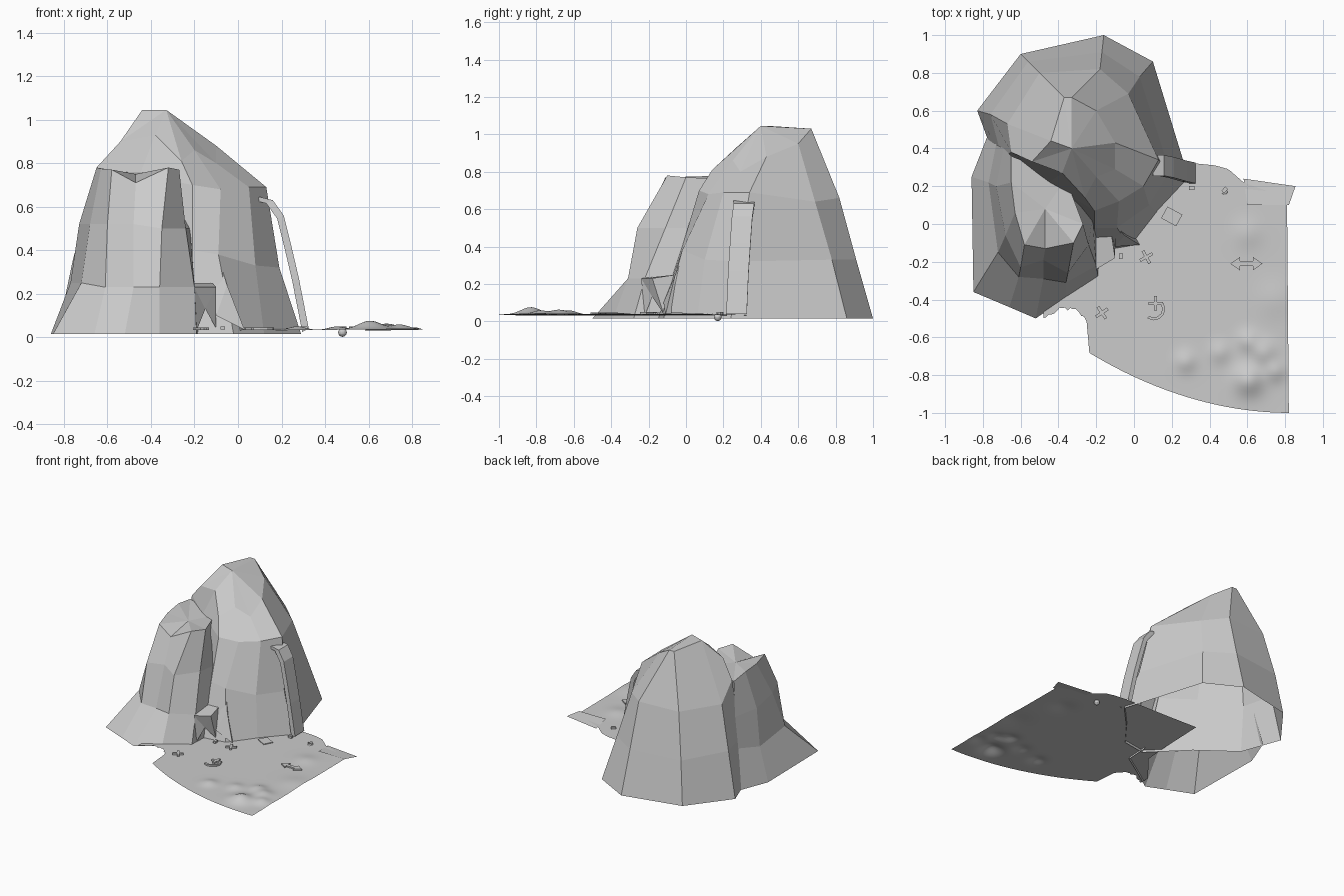
import bpy, math, random

random.seed(4)


def make(name, verts, faces, smooth=False):
    me = bpy.data.meshes.new(name)
    me.from_pydata(verts, [], faces)
    me.update()
    ob = bpy.data.objects.new(name, me)
    bpy.context.collection.objects.link(ob)
    if smooth:
        me.polygons.foreach_set("use_smooth", [True] * len(me.polygons))
    return ob


def rock(name, columns, peak, closed=True):
    """Loft vertical columns (base to rim) and fan the rim to a peak."""
    n, m = len(columns), len(columns[0])
    verts = [p for c in columns for p in c] + [peak]
    faces = []
    for i in range(n):
        j = (i + 1) % n
        if closed or j:
            faces += [(i * m + k, j * m + k, j * m + k + 1, i * m + k + 1) for k in range(m - 1)]
        faces.append((i * m + m - 1, j * m + m - 1, n * m))
    return make(name, verts, faces)


def lerp(table, x):
    for (x0, y0), (x1, y1) in zip(table, table[1:]):
        if x <= x1:
            return y0 + (y1 - y0) * max(0, (x - x0)) / (x1 - x0)
    return table[-1][1]


B = 0.015
# Tall rear peak: right and back columns, then front columns
back = [
    [(.29, .24, B), (.19, .28, .32), (.13, .34, .69), (-.10, .43, .88)],
    [(.10, .86, B), (.03, .78, .33), (-.03, .69, .64), (-.20, .60, .95)],
    [(-.16, 1.0, B), (-.17, .91, .33), (-.18, .82, .66), (-.33, .67, 1.03)],
    [(-.60, .90, B), (-.56, .86, .33), (-.50, .80, .66), (-.37, .67, 1.03)],
    [(-.83, .60, B), (-.76, .58, .35), (-.67, .53, .66), (-.44, .44, 1.045)],
]
front = [
    [(-.72, .30, B), (-.70, .35, .35), (-.65, .38, .78), (-.54, .33, .90)],
    [(-.45, .10, B), (-.45, .15, .40), (-.45, .22, .75), (-.38, .27, .93)],
    [(-.20, -.15, B), (-.21, -.02, .40), (-.21, .07, .70), (-.26, .14, .81)],
    [(-.02, -.12, B), (-.09, -.02, .38), (-.08, .12, .68), (-.20, .25, .86)],
    [(.12, .06, B), (.08, .10, .33), (.05, .20, .69), (-.10, .29, .80)],
]
rock("tall_peak", back + front, (-.33, .40, 1.045))

# Shorter front peak with buttresses and a plateau
small = [
    [(-.77, .48, B), (-.73, .42, .30), (-.69, .40, .52), (-.65, .36, .76)],
    [(-.86, .25, B), (-.77, .22, .25), (-.73, .20, .52), (-.65, .22, .78)],
    [(-.85, -.36, B), (-.72, -.15, .25), (-.68, -.06, .52), (-.63, .06, .775)],
    [(-.66, -.44, B), (-.61, -.28, .23), (-.60, -.23, .52), (-.58, -.11, .77)],
    [(-.52, -.50, B), (-.48, -.29, .23), (-.48, -.19, .52), (-.47, -.13, .71)],
    [(-.36, -.39, B), (-.36, -.31, .23), (-.35, -.26, .50), (-.32, -.10, .78)],
    [(-.19, -.28, B), (-.20, -.22, .23), (-.24, -.11, .50), (-.27, .00, .77)],
    [(-.18, -.10, B), (-.20, -.02, .25), (-.22, .04, .50), (-.36, .24, .76)],
]
rock("short_peak", small, (-.47, .08, .75), closed=False)

# Overhang at the foot of the gully and a leaning slab beside it
make("gully_overhang", [(-.20, -.24, .23), (-.10, -.18, .23), (-.12, -.05, .25), (-.20, -.05, .25),
                        (-.15, -.18, .13), (-.19, -.22, .03), (-.10, -.12, .04)],
     [(0, 1, 2, 3), (0, 4, 1), (0, 5, 4), (4, 6, 1), (1, 6, 2)])
make("leaning_slab", [(-.10, .00, .40), (-.10, -.12, .10), (.03, -.11, .035), (-.05, -.06, .24), (.0, -.06, .03)],
     [(0, 1, 3), (1, 2, 3), (0, 3, 4), (3, 2, 4)])

# Waterfall ribbon with thin side walls
path = [(.10, .31, .645), (.16, .31, .63), (.21, .30, .56), (.245, .29, .42), (.28, .28, .27), (.325, .27, .04)]
fv, ff = [], []
for x, y, z in path:
    fv += [(x - .03, y - .055, z - .015), (x, y - .055, z), (x, y + .055, z), (x - .03, y + .055, z - .015)]
for i in range(len(path) - 1):
    a = i * 4
    ff += [(a + k, a + k + 1, a + k + 5, a + k + 4) for k in range(3)]
make("waterfall", fv, ff)

# Beach sheet: columns running between rear and front outlines, with soft dunes
rear = [(-.48, -.42), (-.30, -.20), (-.28, .34), (.33, .32), (.43, .31), (.50, .29), (.58, .22), (.80, .14)]
inlet = [(-.48, -.49), (-.42, -.46), (-.30, -.44), (-.25, -.53), (-.24, -.68)]
dunes = [(.60, -.83, .04, .07), (.68, -.68, .025, .06), (.60, -.62, .02, .05), (.45, -.68, .015, .05),
         (.27, -.73, .018, .05), (.60, -.05, .012, .07), (.74, -.78, .02, .05), (.74, -.4, .01, .09)]
NX, NY = 90, 60
gv = []
for i in range(NX + 1):
    x = -.48 + 1.29 * i / NX
    y1 = lerp(rear, x)
    if x < -.24:
        y0 = lerp(inlet, x) + random.uniform(-.015, .015)
    else:
        y0 = -1 + .32 * ((.82 - x) / 1.06) ** 2
    for j in range(NY + 1):
        y = y0 + (y1 - y0) * j / NY
        z = .03 + .01 * max(0, x) + sum(h * math.exp(-((x - a) ** 2 + (y - b) ** 2) / (2 * (r * .75) ** 2))
                                        for a, b, h, r in dunes)
        gv.append((x + .012 * (1 - j / NY) * max(0, x), y, z))
gf = [(i * (NY + 1) + j, (i + 1) * (NY + 1) + j, (i + 1) * (NY + 1) + j + 1, i * (NY + 1) + j + 1)
      for i in range(NX) for j in range(NY)]
make("beach", gv, gf, True)

# Stream bank strip at the rear right
make("bank_strip", [(.58, .24, .03), (.60, .10, .045), (.82, .10, .045), (.855, .20, .035)], [(0, 1, 2, 3)])


def prism(name, outline, loc, angle, h):
    c, s = math.cos(angle), math.sin(angle)
    pts = [(loc[0] + x * c - y * s, loc[1] + x * s + y * c) for x, y in outline]
    n = len(pts)
    v = [(x, y, loc[2]) for x, y in pts] + [(x, y, loc[2] + h) for x, y in pts]
    f = [tuple(range(n, 2 * n)), tuple(reversed(range(n)))]
    f += [(i, (i + 1) % n, (i + 1) % n + n, i + n) for i in range(n)]
    make(name, v, f)


# Small cross markers
w, l = .008, .038
cross = [(w, w), (w, l), (-w, l), (-w, w), (-l, w), (-l, -w), (-w, -w), (-w, -l), (w, -l), (w, -w), (l, -w), (l, w)]
for k, (x, y, a) in enumerate([(.065, -.175, .5), (-.17, -.47, .6), (.115, -.42, 0)]):
    prism(f"cross_marker_{k}", cross, (x, y, .034), a, .012)

# Curved bracket under the last marker
arc = [math.radians(a) for a in range(-125, 61, 31)]
prism("curved_marker", [(.06 * math.cos(a), .06 * math.sin(a)) for a in arc] +
      [(.045 * math.cos(a), .045 * math.sin(a)) for a in reversed(arc)], (.105, -.45, .034), 0, .012)

# Double-ended arrow
half = [(.035, -.013), (.035, -.035), (.085, 0), (.035, .035), (.035, .013)]
prism("double_arrow", half + [(-x, -y) for x, y in half], (.595, -.21, .04), 0, .01)

# Flat tile, pebbles and a round stone
prism("flat_tile", [(-.045, -.035), (.045, -.035), (.045, .035), (-.045, .035)], (.2, .04, .036), -.5, .006)
for k, (x, y) in enumerate([(.305, .19), (.48, .18), (-.07, -.17)]):
    prism(f"pebble_{k}", [(-.015, -.01), (.015, -.01), (.015, .01), (-.015, .01)], (x, y, .035), k * .8, .015)
bpy.ops.mesh.primitive_uv_sphere_add(segments=12, ring_count=8, radius=.02, location=(.48, .17, .022))
bpy.context.object.name = "round_stone"
